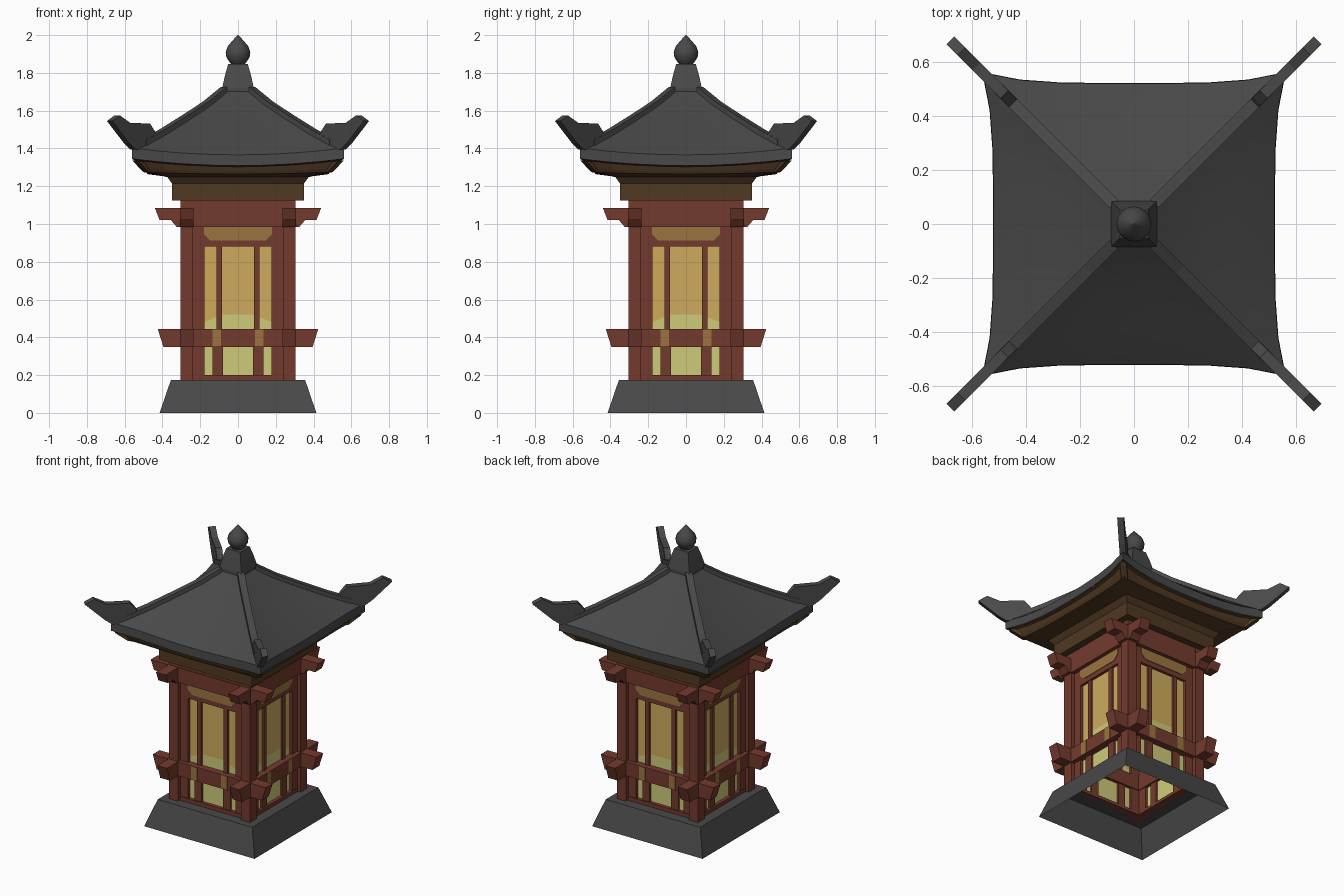
import bpy, bmesh, math
from mathutils import Matrix, Vector

if "Cube" in bpy.data.objects:
    bpy.data.objects.remove(bpy.data.objects["Cube"])


def material(name, rgb):
    m = bpy.data.materials.new(name)
    m.diffuse_color = (*rgb, 1)
    m.use_nodes = True
    m.node_tree.nodes["Principled BSDF"].inputs["Base Color"].default_value = m.diffuse_color
    return m


GREY = material("dark slate", (0.066, 0.066, 0.066))
RED = material("red wood", (0.175, 0.043, 0.027))
BROWN = material("dark brown wood", (0.080, 0.040, 0.016))
TAN = material("amber paper", (0.62, 0.41, 0.11))
PALE = material("glowing paper", (0.62, 0.60, 0.19))
OCHRE = material("ochre trim", (0.33, 0.175, 0.05))


def finish(name, bm, mat, smooth=False):
    bmesh.ops.recalc_face_normals(bm, faces=bm.faces)
    me = bpy.data.meshes.new(name)
    bm.to_mesh(me)
    bm.free()
    me.materials.append(mat)
    ob = bpy.data.objects.new(name, me)
    bpy.context.collection.objects.link(ob)
    if smooth:
        bpy.ops.object.select_all(action='DESELECT')
        ob.select_set(True)
        bpy.context.view_layer.objects.active = ob
        bpy.ops.object.shade_smooth_by_angle(angle=math.radians(35))
    return ob


def four_sided(name, mat, prisms, turn=0.0):
    """Extrude each (x, z) profile from y0 to y1, repeated on all four sides."""
    bm = bmesh.new()
    for k in range(4):
        rot = Matrix.Rotation(math.radians(turn + 90 * k), 3, 'Z')
        for profile, y0, y1 in prisms:
            a, b = ([bm.verts.new(rot @ Vector((x, y, z))) for x, z in profile]
                    for y in (y0, y1))
            bm.faces.new(a)
            bm.faces.new(b)
            n = len(a)
            for i in range(n):
                j = (i + 1) % n
                bm.faces.new((a[i], a[j], b[j], b[i]))
    return finish(name, bm, mat)


def rect(x0, x1, z0, z1):
    return [(x0, z0), (x1, z0), (x1, z1), (x0, z1)]


def mirrored(half):
    return half + [(-x, z) for x, z in reversed(half)]


def square_ring(w, z, t=0.0, seg=1):
    """Square ring whose edges sag and draw inward by the amount t."""
    pts = []
    for k in range(4):
        rot = Matrix.Rotation(math.radians(90 * k), 3, 'Z')
        for i in range(seg):
            u = -1 + 2 * i / seg
            y = -w * (1 - 0.071 * t * (1 - u ** 4))
            pts.append(rot @ Vector((u * w, y, z - 0.036 * t * (1 - u * u))))
    return pts


def round_ring(r, z, seg=16):
    return [Vector((r * math.cos(a), r * math.sin(a), z))
            for a in (2 * math.pi * i / seg for i in range(seg))]


def loft(name, mat, rings, cap_start=False, cap_end=False, smooth=False):
    bm = bmesh.new()
    rows = [[bm.verts.new(p) for p in ring] for ring in rings]
    n = len(rows[0])
    for a, b in zip(rows, rows[1:]):
        for i in range(n):
            j = (i + 1) % n
            bm.faces.new((a[i], a[j], b[j], b[i]))
    if cap_start:
        bm.faces.new(rows[0])
    if cap_end:
        bm.faces.new(rows[-1])
    return finish(name, bm, mat, smooth)


# Plinth: sloped open shell with a narrow top ledge
loft("plinth", GREY, [square_ring(0.415, 0), square_ring(0.355, 0.175),
                      square_ring(0.235, 0.175)])

# Corner posts
four_sided("corner_posts", RED, [(rect(-0.305, -0.237, 0.175, 1.125), -0.305, -0.237)])

# Crossing beams with slanted ends
four_sided("lower_beams", RED,
           [(mirrored([(0.395, 0.35), (0.425, 0.445)]), -0.308, -0.235)])
four_sided("upper_beams", RED,
           [(mirrored([(0.325, 0.985), (0.355, 1.02), (0.415, 1.02), (0.44, 1.085)]),
             -0.308, -0.235)])
four_sided("top_rails", RED, [(rect(-0.3, 0.3, 1.08, 1.126), -0.303, -0.235)])

# Window frames: stiles, rails and bars
frame = [(rect(-0.24, 0.24, 0.175, 0.2), -0.285, -0.24),
         (rect(-0.24, 0.24, 0.88, 1.0), -0.28, -0.24)]
for s in (-1, 1):
    frame.append((rect(s * 0.178, s * 0.24, 0.19, 0.9), -0.28, -0.24))
    frame.append((rect(s * 0.085, s * 0.115, 0.44, 0.9), -0.275, -0.245))
    frame.append((rect(s * 0.08, s * 0.135, 0.19, 0.36), -0.275, -0.245))
four_sided("window_frames", RED, frame)

# Paper panes: glowing lower part, amber upper part
glow_edge = [(0.18, 0.48), (0.08, 0.52), (-0.08, 0.52), (-0.18, 0.48)]
four_sided("lower_paper", PALE, [([(-0.18, 0.19), (0.18, 0.19)] + glow_edge, -0.262, -0.256)])
four_sided("upper_paper", TAN,
           [([(-0.18, 0.89)] + glow_edge[::-1] + [(0.18, 0.89)], -0.262, -0.256)])

# Ochre transom plates and beam inlays
four_sided("transom_plates", OCHRE,
           [(mirrored([(0.145, 0.912), (0.18, 0.945), (0.18, 0.984)]), -0.284, -0.278)])
four_sided("beam_inlays", OCHRE,
           [(rect(s * 0.09, s * 0.135, 0.351, 0.444), -0.311, -0.307) for s in (-1, 1)])

# Brown cornice: box and stepped soffit under the eaves
loft("cornice_box", BROWN, [square_ring(0.35, 1.125), square_ring(0.35, 1.215)], True, True)
S = 8
steps = [(0.32, 1.21, 0), (0.35, 1.215, 0), (0.375, 1.25, 0), (0.49, 1.275, 0.3),
         (0.505, 1.295, 0.5), (0.53, 1.335, 0.9), (0.556, 1.345, 1)]
loft("eave_soffit", BROWN, [square_ring(*s, S) for s in steps])
four_sided("corner_rafters", BROWN,
           [([(0.52, 1.25), (0.69, 1.275), (0.77, 1.335), (0.52, 1.3)], -0.02, 0.02)], 45)

# Curved roof with its eave edge
hip = [(0.075, 1.71), (0.17, 1.632), (0.28, 1.56), (0.40, 1.485), (0.50, 1.43), (0.56, 1.402)]
rings = [square_ring(w, z, (i / 5) ** 1.3, S) for i, (w, z) in enumerate(hip)]
rings.append(square_ring(0.562, 1.345, 1, S))
loft("roof", GREY, rings, smooth=True)

# Hip ridges and upturned corner horns, along the diagonals
R2 = math.sqrt(2)
upper = [(w * R2, z + 0.016) for w, z in hip[:5]]
lower = [(w * R2, z - 0.02) for w, z in reversed(hip[:5])]
four_sided("hip_ridges", GREY, [(upper + lower, -0.022, 0.022)], 45)
horn = [(0.44, 1.44), (0.465, 1.495), (0.488, 1.532), (0.592, 1.535), (0.648, 1.575),
        (0.688, 1.545), (0.60, 1.43), (0.565, 1.395), (0.54, 1.39)]
four_sided("corner_horns", GREY, [([(d * R2 - 0.012, z) for d, z in horn], -0.02, 0.02)], 45)

# Roof cap and finial
loft("roof_cap", GREY, [square_ring(w, z) for w, z in
                        ((0.085, 1.70), (0.084, 1.72), (0.068, 1.79), (0.052, 1.846))],
     True, True)
bulb = [(0.03, 1.84), (0.047, 1.86), (0.062, 1.885), (0.065, 1.91), (0.055, 1.94),
        (0.03, 1.97), (0.002, 2.0)]
loft("finial", GREY, [round_ring(r, z) for r, z in bulb], True, True, smooth=True)
